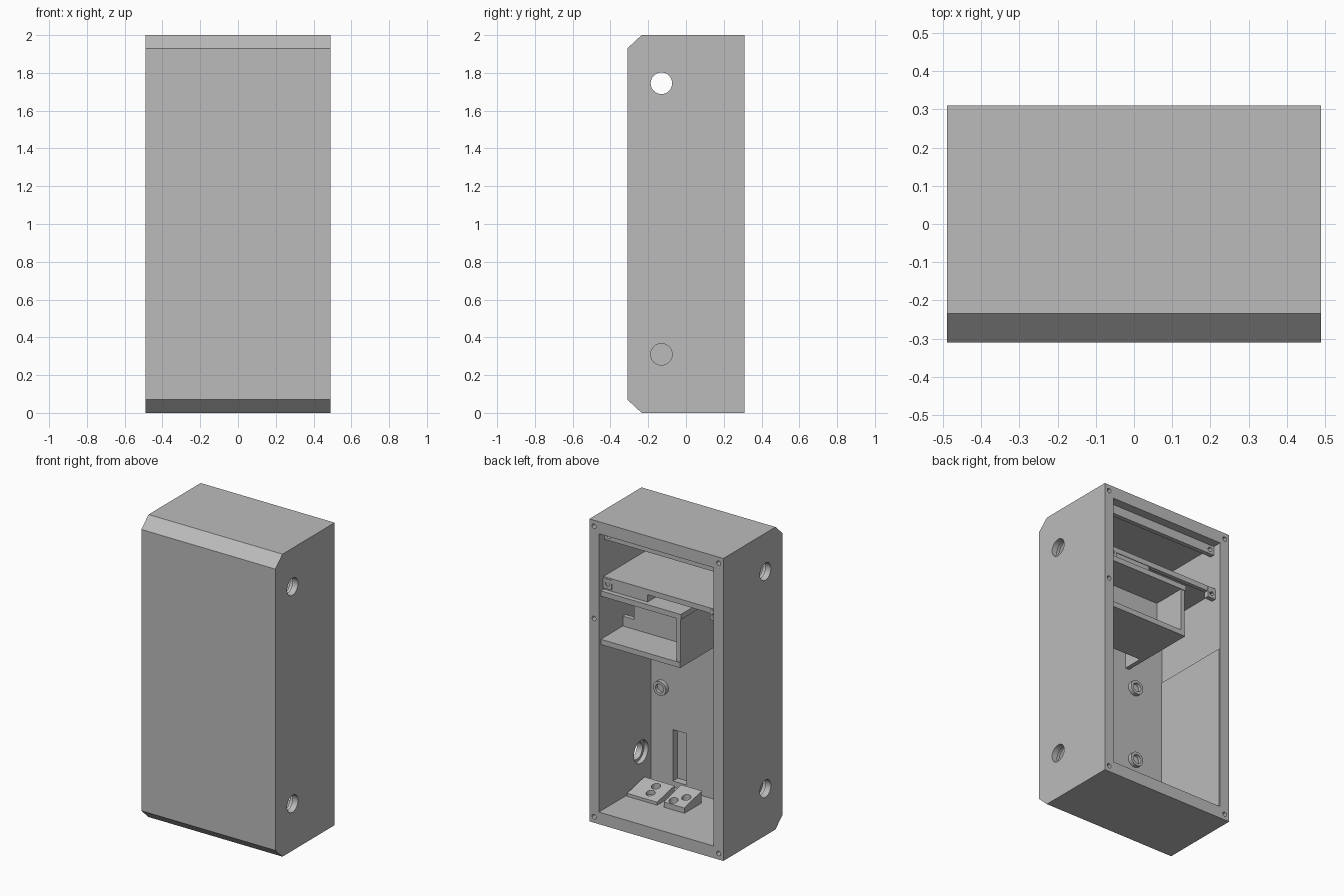
import bpy, bmesh, math
from mathutils import Matrix, Vector

old = bpy.data.objects.get("Cube")
if old:
    bpy.data.objects.remove(old, do_unlink=True)

grey = bpy.data.materials.new("plain grey")
grey.use_nodes = True
grey.diffuse_color = (0.5, 0.5, 0.5, 1)
grey.node_tree.nodes["Principled BSDF"].inputs["Base Color"].default_value = (0.5, 0.5, 0.5, 1)


def add(name, bm):
    bmesh.ops.recalc_face_normals(bm, faces=bm.faces)
    mesh = bpy.data.meshes.new(name)
    bm.to_mesh(mesh)
    bm.free()
    mesh.materials.append(grey)
    ob = bpy.data.objects.new(name, mesh)
    bpy.context.collection.objects.link(ob)
    return ob


def box(name, x, y, z):
    bm = bmesh.new()
    bmesh.ops.create_cube(bm, size=1)
    for v in bm.verts:
        v.co = Vector([(r[0] + r[1]) / 2 + c * (r[1] - r[0]) for c, r in zip(v.co, (x, y, z))])
    return add(name, bm)


def cylinder(name, centre, radius, length, axis, sides=32):
    turn = {"X": Matrix.Rotation(math.pi / 2, 4, "Y"),
            "Y": Matrix.Rotation(math.pi / 2, 4, "X"), "Z": Matrix()}[axis]
    bm = bmesh.new()
    bmesh.ops.create_cone(bm, cap_ends=True, segments=sides, radius1=radius, radius2=radius,
                          depth=length, matrix=Matrix.Translation(centre) @ turn)
    return add(name, bm)


def extrude_x(name, profile, x0, x1):
    bm = bmesh.new()
    face = bm.faces.new([bm.verts.new((x0, y, z)) for y, z in profile])
    out = bmesh.ops.extrude_face_region(bm, geom=[face])
    moved = [g for g in out["geom"] if isinstance(g, bmesh.types.BMVert)]
    bmesh.ops.translate(bm, verts=moved, vec=(x1 - x0, 0, 0))
    return add(name, bm)


def cut(target, cutters):
    for c in cutters:
        mod = target.modifiers.new("cut", "BOOLEAN")
        mod.operation, mod.solver, mod.object = "DIFFERENCE", "EXACT", c
    graph = bpy.context.evaluated_depsgraph_get()
    mesh = bpy.data.meshes.new_from_object(target.evaluated_get(graph))
    target.modifiers.clear()
    target.data = mesh
    for c in cutters:
        bpy.data.objects.remove(c, do_unlink=True)


W, D, IN, FRONT, FLOOR, CEIL = 0.49, 0.31, 0.42, -0.235, 0.08, 1.92

# Chamfered case, open at the back
case = extrude_x("case", [(D, 0), (D, 2), (-0.235, 2), (-D, 1.93), (-D, 0.07), (-0.235, 0)], -W, W)
cutters = [box("cavity", (-IN, IN), (FRONT, 0.5), (FLOOR, CEIL)),
           box("slot", (0.16, 0.26), (-0.285, -0.2), (0.12, 0.46))]
for z in (0.31, 1.745):
    cutters.append(cylinder("side_hole", (0, -0.13, z), 0.057, 1.2, "X"))
    cutters.append(cylinder("counterbore", (0, -0.13, z), 0.075, 0.9, "X"))
for x, z in ((W, 0.04), (W, 1.96), (-W, 0.04), (-W, 1.96), (W, 1.35)):
    cutters.append(cylinder("screw_hole", (x * 0.93, D, z), 0.015, 0.16, "Y", 16))
cut(case, cutters)

# Thin lining on the lower right wall
box("wall_lining", (-IN, -0.413), (FRONT, 0.305), (FLOOR, 1.18))

# Upper shelf, its lip and spacer, and the beam below the ceiling
box("upper_shelf", (-IN, IN), (FRONT, 0.26), (1.595, 1.62))
box("shelf_lip", (-IN, IN), (0.235, 0.262), (1.585, 1.62))
box("shelf_spacer", (0.1, IN), (0.14, 0.258), (1.535, 1.596))
beam = box("ceiling_beam", (-IN, IN), (0.22, 0.25), (1.86, CEIL))
cut(beam, [cylinder("beam_hole", (s * 0.39, 0.235, 1.89), 0.015, 0.1, "Y", 16) for s in (-1, 1)])
for side, s in (("left", 1), ("right", -1)):
    tab = box(side + "_shelf_tab", sorted((s * 0.36, s * IN)), (0.235, 0.265), (1.545, 1.61))
    cut(tab, [cylinder("tab_hole", (s * 0.39, 0.25, 1.578), 0.015, 0.1, "Y", 16)])

# Inner compartment
box("compartment_top", (-0.165, IN), (FRONT, 0.29), (1.5, 1.535))
box("compartment_floor", (-0.16, IN), (-0.1, 0.29), (1.18, 1.215))
box("compartment_side", (-0.16, -0.13), (FRONT, 0.285), (1.18, 1.505))
panel = box("compartment_panel", (-0.135, IN), (0.03, 0.06), (1.21, 1.505))
cut(panel, [box("panel_notch", (0.34, 0.5), (0, 0.1), (1.28, 1.6))])

# Ring standoffs on the front wall
for i, (x, z) in enumerate(((-0.2, 1.06), (-0.2, 0.56), (0.34, 0.72))):
    ring = cylinder(f"standoff_{i + 1}", (x, FRONT + 0.012, z), 0.047, 0.03, "Y")
    cut(ring, [cylinder("bore", (x, FRONT + 0.02, z), 0.029, 0.03, "Y")])

# Sloped mounts with holes on the floor
for name, x0, x1, low, high, holes in (
        ("left_mount", 0.19, 0.41, 0.1, 0.14, ((0.29, -0.1), (0.28, -0.03))),
        ("middle_mount", -0.01, 0.14, 0.115, 0.16, ((0.04, -0.06), (0.095, -0.005)))):
    mount = extrude_x(name, [(0.03, FLOOR), (0.03, low), (-0.15, high), (-0.15, FLOOR)], x0, x1)
    cut(mount, [cylinder("mount_hole", (x, y, 0.14), 0.028, 0.1, "Z", 24) for x, y in holes])
